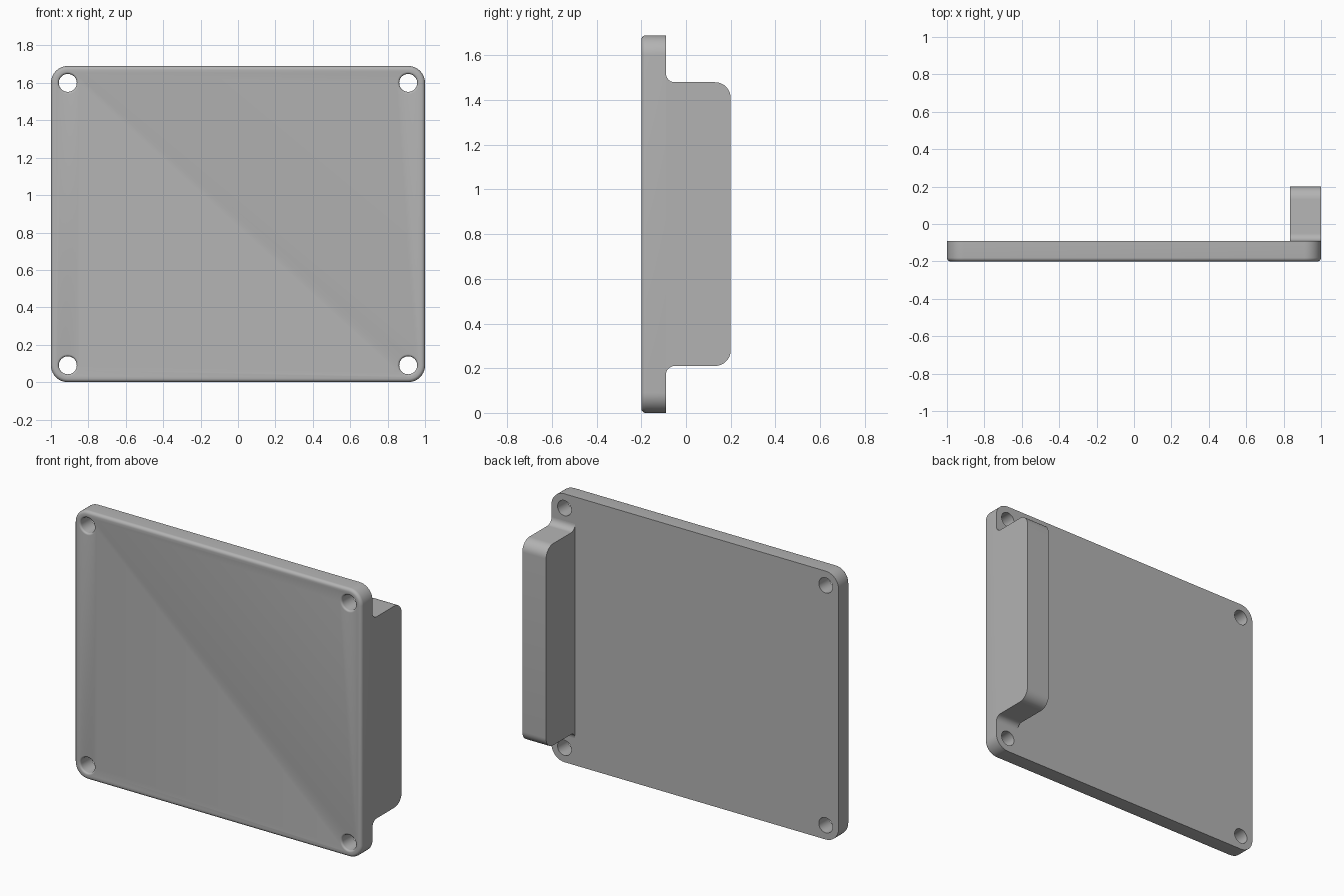
import bpy, bmesh
from math import sin, cos, pi

if "Cube" in bpy.data.objects:
    bpy.data.objects.remove(bpy.data.objects["Cube"])

HEIGHT, FRONT, BACK = 1.69, -0.2, -0.09
CORNER, FILLET = 0.09, 0.02
HOLE_R, HOLE_FILLET = 0.048, 0.012

grey = bpy.data.materials.new("mid grey")
grey.use_nodes = True
colour = (0.45, 0.45, 0.45, 1)
grey.diffuse_color = colour
grey.node_tree.nodes["Principled BSDF"].inputs["Base Color"].default_value = colour


def arc(cu, cv, r, start, end, steps=10):
    """Points on an arc, angles in quarter turns."""
    angles = [(start + (end - start) * i / steps) * pi / 2 for i in range(steps + 1)]
    return [(cu + r * cos(a), cv + r * sin(a)) for a in angles]


def loft(name, loops):
    """Solid through a stack of matching closed loops."""
    bm = bmesh.new()
    rings = [[bm.verts.new(p) for p in loop] for loop in loops]
    for a, b in zip(rings, rings[1:]):
        for i in range(len(a)):
            j = (i + 1) % len(a)
            bm.faces.new((a[i], a[j], b[j], b[i]))
    bm.faces.new(rings[0])
    bm.faces.new(rings[-1])
    bmesh.ops.recalc_face_normals(bm, faces=bm.faces)
    mesh = bpy.data.meshes.new(name)
    bm.to_mesh(mesh)
    bm.free()
    mesh.materials.append(grey)
    obj = bpy.data.objects.new(name, mesh)
    bpy.context.collection.objects.link(obj)
    return obj


def rounded_outline(y, inset):
    """Plate outline at depth y, shrunk by inset."""
    x, lo, hi = 1 - CORNER, CORNER, HEIGHT - CORNER
    r = CORNER - inset
    pts = (arc(x, hi, r, 0, 1) + arc(-x, hi, r, 1, 2)
           + arc(-x, lo, r, 2, 3) + arc(x, lo, r, 3, 4))
    return [(u, y, v) for u, v in pts]


# Plate with rounded corners and a rounded front edge
edge = arc(FILLET, FRONT + FILLET, FILLET, 3, 2, 6)
plate = loft("plate", [rounded_outline(y, i) for i, y in edge] + [rounded_outline(BACK, 0)])

# Corner screw holes, flared at the front
flare = arc(HOLE_R + HOLE_FILLET, FRONT + HOLE_FILLET, HOLE_FILLET, 3, 2, 5)
profile = [(flare[0][0], FRONT - 0.05)] + flare + [(HOLE_R, BACK + 0.05)]
for side, x in (("right", -1 + CORNER), ("left", 1 - CORNER)):
    for level, z in (("lower", CORNER), ("upper", HEIGHT - CORNER)):
        loops = [[(u, y, v) for u, v in arc(x, z, r, 0, 4, 40)[:-1]] for r, y in profile]
        cutter = loft(f"{side}_{level}_hole_cutter", loops)
        cutter.hide_render = True
        cutter.hide_set(True)
        cutter.display_type = 'WIRE'
        hole = plate.modifiers.new(f"{side} {level} hole", 'BOOLEAN')
        hole.operation = 'DIFFERENCE'
        hole.solver = 'EXACT'
        hole.object = cutter

# Bake the holes into the plate, then drop the cutters
bpy.context.view_layer.update()
cut_mesh = bpy.data.meshes.new_from_object(
    plate.evaluated_get(bpy.context.evaluated_depsgraph_get()))
plate.modifiers.clear()
plate.data = cut_mesh
for obj in list(bpy.data.objects):
    if obj.name.endswith("hole_cutter"):
        bpy.data.objects.remove(obj)

# Side flange: rounded outer corners, flared where it meets the plate
LOW, HIGH, DEPTH = 0.21, 1.48, 0.2
ROUND, FLARE = 0.07, 0.04
side_shape = (arc(BACK + FLARE, LOW - FLARE, FLARE, 2, 1)
              + arc(DEPTH - ROUND, LOW + ROUND, ROUND, -1, 0)
              + arc(DEPTH - ROUND, HIGH - ROUND, ROUND, 0, 1)
              + arc(BACK + FLARE, HIGH + FLARE, FLARE, 3, 2))
flange = loft("side_flange", [[(x, y, z) for y, z in side_shape] for x in (0.835, 1)])

# Smooth curved surfaces, sharp edges kept
bpy.ops.object.select_all(action='DESELECT')
for obj in (plate, flange):
    obj.select_set(True)
bpy.context.view_layer.objects.active = plate
bpy.ops.object.shade_smooth_by_angle(angle=pi / 6)
